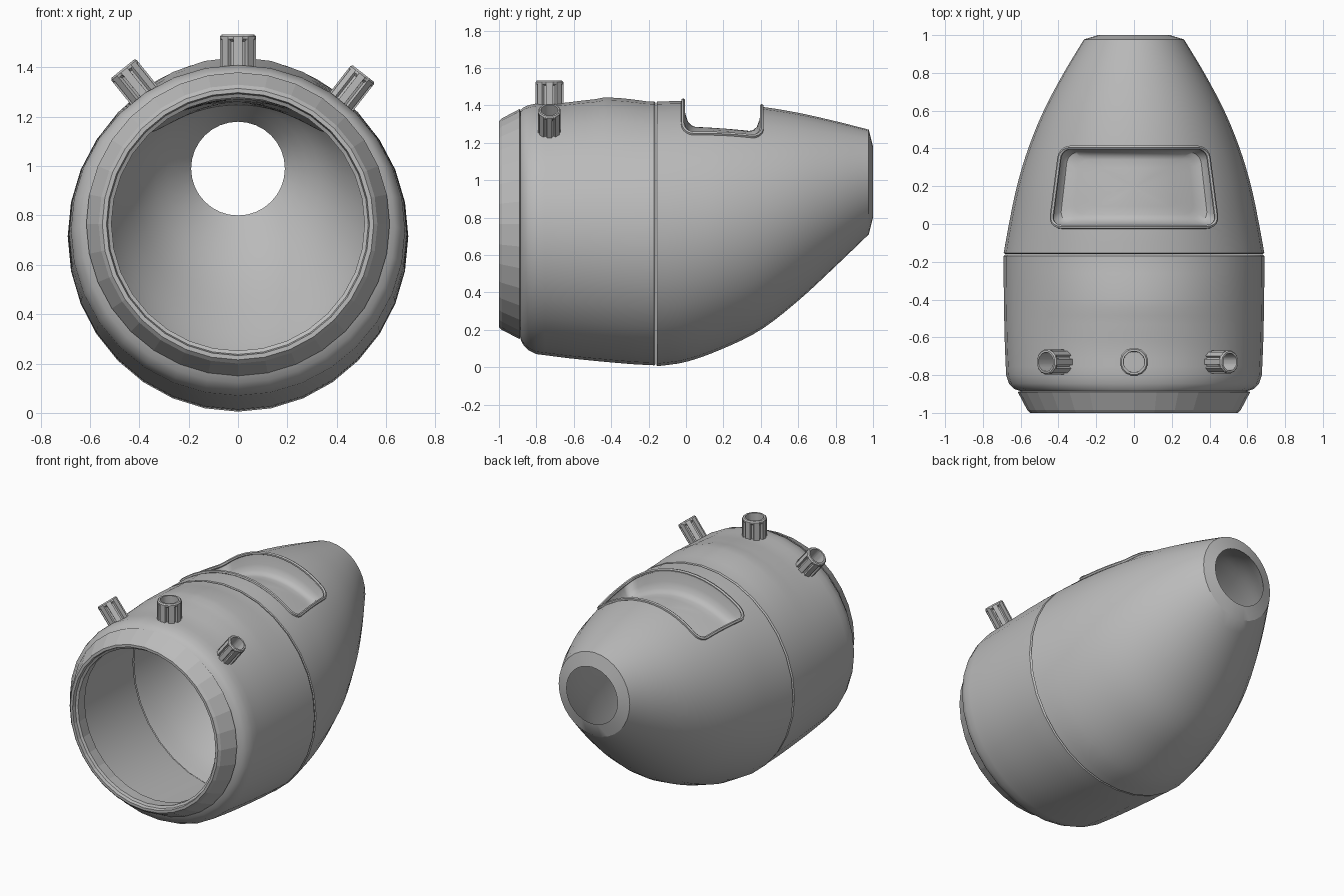
import bpy, bmesh, math
from mathutils import Vector, Matrix

if "Cube" in bpy.data.objects:
    bpy.data.objects.remove(bpy.data.objects["Cube"])

SEG = 32
grey = bpy.data.materials.new("mid grey")
grey.diffuse_color = (0.5, 0.5, 0.5, 1)
grey.use_nodes = True
grey.node_tree.nodes["Principled BSDF"].inputs["Base Color"].default_value = grey.diffuse_color


def finish(name, bm, angle=30):
    """Turn a bmesh into a named, shaded object."""
    me = bpy.data.meshes.new(name)
    bm.to_mesh(me)
    bm.free()
    ob = bpy.data.objects.new(name, me)
    bpy.context.collection.objects.link(ob)
    me.materials.append(grey)
    if angle:
        shade(ob, angle)
    return ob


def shade(ob, angle):
    bpy.ops.object.select_all(action='DESELECT')
    ob.select_set(True)
    bpy.context.view_layer.objects.active = ob
    bpy.ops.object.shade_smooth_by_angle(angle=math.radians(angle))


def skin(bm, loops):
    rows = [[bm.verts.new(p) for p in loop] for loop in loops]
    for a, b in zip(rows, rows[1:]):
        n = len(a)
        for i in range(n):
            bm.faces.new((a[i], a[(i + 1) % n], b[(i + 1) % n], b[i]))
    return rows


def ellipse(row):
    """Cross-section loop from (y, bottom, top, half width)."""
    y, b, t, w = row
    return [Vector((w * math.sin(a), y, (b + t) / 2 - (t - b) / 2 * math.cos(a)))
            for a in (2 * math.pi * k / SEG for k in range(SEG))]


def sample(rows, y):
    """Smooth interpolation between cross-sections."""
    i = max(k for k in range(len(rows) - 1) if k == 0 or rows[k][0] <= y)

    def slope(k, c):
        lo, hi = max(k - 1, 0), min(k + 1, len(rows) - 1)
        return (rows[hi][c] - rows[lo][c]) / (rows[hi][0] - rows[lo][0])
    h = rows[i + 1][0] - rows[i][0]
    u = (y - rows[i][0]) / h
    out = [y]
    for c in (1, 2, 3):
        out.append((2*u**3 - 3*u*u + 1) * rows[i][c] + (3*u*u - 2*u**3) * rows[i + 1][c]
                   + (u**3 - 2*u*u + u) * h * slope(i, c) + (u**3 - u*u) * h * slope(i + 1, c))
    return out


def span(rows, n):
    y0, y1 = rows[0][0], rows[-1][0]
    return [sample(rows, y0 + (y1 - y0) * k / n) for k in range(n + 1)]


# Front collar: a faceted tapering ring
bm = bmesh.new()
collar = [(-.88, .59), (-.89, .615), (-.985, .565), (-1, .55), (-1, .533),
          (-.978, .528), (-.97, .513), (-.89, .52)]
skin(bm, [ellipse((y, .765 - r, .765 + r, r)) for y, r in collar])
bmesh.ops.recalc_face_normals(bm, faces=bm.faces)
finish("front_collar", bm, 5)

# Middle body: thin shell with rounded front and a faint blister on top
mid = span([(-.8, .07, 1.41, .677), (-.6, .045, 1.413, .685),
            (-.3, .017, 1.418, .69), (-.17, .01, 1.42, .69)], 14)
rows = [(-.885, .15, 1.375, .6), (-.872, .122, 1.387, .637), (-.845, .092, 1.4, .662)]
rows += mid + [(-.162, .018, 1.412, .682), (-.162, .03, 1.4, .67),
               (-.8, .09, 1.39, .657), (-.87, .16, 1.36, .6), (-.9, .24, 1.29, .525)]
bm = bmesh.new()
loops = [ellipse(r) for r in rows]
for loop in loops[3:-5]:
    for p in loop:
        if -.66 < p.y < -.2 and abs(p.x) < .55 and p.z > .8:
            wy = math.sin(math.pi * min((p.y + .66) / .36, 1) / 2) if p.y < -.45 \
                else math.cos(math.pi * (p.y + .45) / .5)
            p.z += .026 * wy * math.cos(math.pi * p.x / 1.1)
skin(bm, loops)
bmesh.ops.recalc_face_normals(bm, faces=bm.faces)
finish("middle_body", bm)

# Tail cone cross-sections
tail = [(-.154, .005, 1.42, .69), (0, .028, 1.423, .662), (.2, .1, 1.413, .62),
        (.4, .2, 1.393, .56), (.6, .355, 1.36, .478), (.8, .54, 1.315, .372),
        (.977, .71, 1.27, .265)]
inner = [(y, b + .02, t - .02, w - .02) for y, b, t, w in tail[:-1]] + [(1, .8, 1.18, .19)]


def surface_z(x, y):
    _, b, t, w = sample(tail, y)
    return (b + t) / 2 + (t - b) / 2 * math.sqrt(max(0, 1 - (x / w) ** 2))


def outline(inset, grow=0, scale=1):
    """Rounded trapezoid pocket outline in x and y, inset from the rim."""
    hx, hy = .415 + grow - 1.7 * inset, .21 + grow - inset
    r = .055
    pts = []
    for q in range(4):
        cx = (hx - r) * (1, -1, -1, 1)[q]
        cy = (hy - r) * (1, 1, -1, -1)[q]
        for k in range(6):
            a = math.pi / 2 * (q + k / 5)
            pts.append(Vector((cx + r * math.cos(a), cy + r * math.sin(a))))
        nx = Vector(((hx - r) * (-1, -1, 1, 1)[q], (hy - r) * (1, -1, -1, 1)[q]))
        a = math.pi / 2 * (q + 1)
        nx += Vector((r * math.cos(a), r * math.sin(a)))
        n = (12, 5)[q % 2]
        last = pts[-1].copy()
        pts += [last.lerp(nx, k / n) for k in range(1, n)]
    return [(scale * p.x * (1 - .13 * p.y / .21 * .5), .195 + scale * p.y) for p in pts]


def pocket_cutter(name, grow):
    bm = bmesh.new()
    steps = [(0, 0, 1), (-.07, .012, 1), (-.11, .026, 1), (-.13, .045, 1),
             (-.137, .065, 1), (-.137, .065, .7), (-.137, .065, .4), (-.137, .065, .1)]
    loops = [[(x, y, 1.7) for x, y in outline(0, grow)]]
    for dz, inset, s in steps:
        d = dz - grow if dz else 0
        loops.append([(x, y, surface_z(x, y) + d) for x, y in outline(inset, grow, s)])
    r = skin(bm, loops)
    bm.faces.new(r[0])
    bm.faces.new(r[-1])
    bmesh.ops.recalc_face_normals(bm, faces=bm.faces)
    return finish(name, bm, 0)


def tail_shell(name, rows, grow, flip):
    """Closed loft, pocket cut away, then the end caps are opened."""
    bm = bmesh.new()
    r = skin(bm, [ellipse(x) for x in rows])
    bm.faces.new(r[0])
    bm.faces.new(r[-1])
    bmesh.ops.recalc_face_normals(bm, faces=bm.faces)
    ob = finish(name, bm, 0)
    cutter = pocket_cutter(name + "_cutter", grow)
    mod = ob.modifiers.new("pocket", 'BOOLEAN')
    mod.operation, mod.solver, mod.object = 'DIFFERENCE', 'EXACT', cutter
    bpy.ops.object.select_all(action='DESELECT')
    ob.select_set(True)
    bpy.context.view_layer.objects.active = ob
    bpy.ops.object.modifier_apply(modifier=mod.name)
    bpy.data.objects.remove(cutter)
    bm = bmesh.new()
    bm.from_mesh(ob.data)
    y0, y1 = rows[0][0], rows[-1][0]
    caps = [f for f in bm.faces if all(v.co.y < y0 + 1e-4 for v in f.verts)
            or all(v.co.y > y1 - 1e-4 for v in f.verts)]
    bmesh.ops.delete(bm, geom=caps, context='FACES')
    if flip:
        bmesh.ops.reverse_faces(bm, faces=bm.faces)
    bm.to_mesh(ob.data)
    bm.free()
    shade(ob, 32)


# Tail cone outside, with its seam edge and bevelled exhaust lip, and its lining
tail_shell("tail_cone", [(-.158, .03, 1.4, .67), (-.158, .012, 1.413, .683)]
           + span(tail, 20) + [(1, .8, 1.18, .19)], 0, False)
tail_shell("tail_lining", span(inner, 20), .015, True)

# Raised lip around the pocket
cu = bpy.data.curves.new("pocket_lip", 'CURVE')
cu.dimensions, cu.bevel_depth, cu.bevel_resolution = '3D', .011, 1
path = [(x, y, surface_z(x, y) + .003) for x, y in outline(0)]
sp = cu.splines.new('POLY')
sp.points.add(len(path) - 1)
for p, co in zip(sp.points, path):
    p.co = (*co, 1)
sp.use_cyclic_u = True
lip = bpy.data.objects.new("pocket_lip", cu)
bpy.context.collection.objects.link(lip)
cu.materials.append(grey)
bpy.ops.object.select_all(action='DESELECT')
lip.select_set(True)
bpy.context.view_layer.objects.active = lip
bpy.ops.object.convert(target='MESH')
shade(bpy.context.object, 50)


# Ribbed hollow knobs
def knob(name, tip, tilt, r, length):
    def gear(z, ridge, groove):
        pts = []
        for k in range(8):
            for off, rad in ((-.3, ridge), (.3, ridge), (.38, groove), (.62, groove)):
                a = 2 * math.pi * (k + off) / 8
                pts.append((rad * math.cos(a), rad * math.sin(a), z))
        return pts
    bm = bmesh.new()
    skin(bm, [gear(-length, r, r * .8), gear(-.028, r, r * .8), gear(-.018, r, r * .97),
              gear(-.008, r, r * .97), gear(0, r * .9, r * .88), gear(0, r * .74, r * .74),
              gear(-length, r * .72, r * .72)])
    bmesh.ops.recalc_face_normals(bm, faces=bm.faces)
    bm.transform(Matrix.Translation(tip) @ Matrix.Rotation(math.radians(tilt), 4, 'Y'))
    finish(name, bm)


knob("knob_centre", (0, -.73, 1.533), 0, .076, .14)
knob("knob_left", (-.467, -.73, 1.395), -39, .068, .15)
knob("knob_right", (.508, -.73, 1.375), 38, .062, .15)
